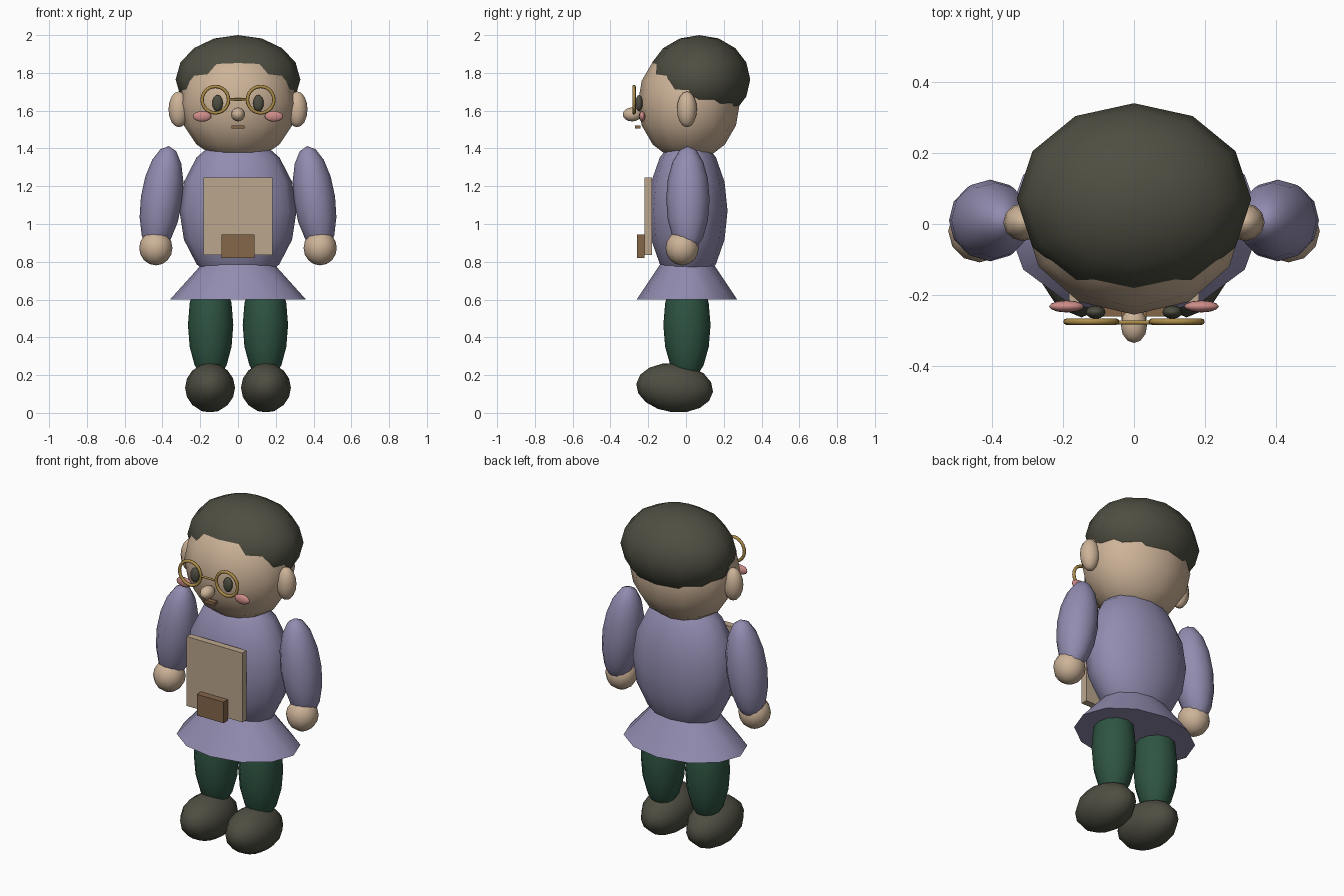
import bpy, math

if "Cube" in bpy.data.objects:
    bpy.data.objects.remove(bpy.data.objects["Cube"])


def material(name, r, g, b):
    """Flat colour given as sRGB 0-255, stored linear."""
    m = bpy.data.materials.new(name)
    m.diffuse_color = [((c / 255 + 0.055) / 1.055) ** 2.4 for c in (r, g, b)] + [1]
    m.use_nodes = True
    m.node_tree.nodes["Principled BSDF"].inputs["Base Color"].default_value = m.diffuse_color
    return m


skin = material("skin", 205, 179, 152)
dark = material("charcoal", 78, 78, 66)
lilac = material("lilac", 146, 140, 176)
green = material("dark green", 46, 84, 66)
tan = material("tan", 187, 166, 140)
brown = material("brown", 132, 102, 74)
pink = material("pink", 205, 140, 136)
gold = material("gold", 172, 140, 72)


def finish(name, mat, scale=(1, 1, 1), angle=None):
    ob = bpy.context.object
    ob.name = name
    ob.scale = scale
    ob.data.materials.append(mat)
    if angle:
        bpy.ops.object.shade_smooth_by_angle(angle=math.radians(angle))
    return ob


def ball(name, mat, loc, radii, rot=(0, 0, 0)):
    bpy.ops.mesh.primitive_uv_sphere_add(
        segments=12, ring_count=8, radius=1, location=loc,
        rotation=[math.radians(a) for a in rot])
    ob = finish(name, mat, radii)
    bpy.ops.object.shade_smooth()
    return ob


def box(name, mat, loc, size):
    bpy.ops.mesh.primitive_cube_add(size=1, location=loc)
    return finish(name, mat, size)


# Head and hair
ball("head", skin, (0, 0.015, 1.64), (0.31, 0.27, 0.31))
ball("hair", dark, (0, 0.07, 1.765), (0.33, 0.27, 0.235))
ball("nose", skin, (0, -0.285, 1.58), (0.037, 0.05, 0.037))
box("mouth", brown, (0, -0.255, 1.513), (0.07, 0.03, 0.017))

# Body, flared hem, apron and pocket
ball("torso", lilac, (0, 0.01, 1.07), (0.31, 0.21, 0.40))
bpy.ops.mesh.primitive_cone_add(vertices=12, radius1=0.36, radius2=0.18,
                                depth=0.2, location=(0, 0.005, 0.70))
finish("tunic_hem", lilac, (1, 0.74, 1), 25)
box("apron", tan, (0, -0.20, 1.04), (0.365, 0.04, 0.41))
box("pocket", brown, (0, -0.24, 0.882), (0.175, 0.04, 0.125))

# Glasses bridge
bpy.ops.mesh.primitive_cylinder_add(vertices=8, radius=0.006, depth=0.09,
                                    location=(0, -0.277, 1.66),
                                    rotation=(0, math.pi / 2, 0))
finish("glasses_bridge", gold, angle=60)

# Paired parts
for side, s in (("left", -1), ("right", 1)):
    ball(side + "_ear", skin, (s * 0.313, 0.005, 1.607), (0.055, 0.053, 0.095))
    ball(side + "_eye", dark, (s * 0.108, -0.248, 1.64), (0.028, 0.019, 0.043))
    ball(side + "_cheek", pink, (s * 0.19, -0.232, 1.57), (0.049, 0.017, 0.028))
    bpy.ops.mesh.primitive_torus_add(
        major_segments=24, minor_segments=8, major_radius=0.07, minor_radius=0.009,
        location=(s * 0.12, -0.275, 1.658), rotation=(math.pi / 2, 0, 0))
    finish(side + "_glasses_rim", gold, angle=80)
    ball(side + "_arm", lilac, (s * 0.405, 0.01, 1.13), (0.11, 0.115, 0.285),
         (0, -s * 8, 0))
    ball(side + "_hand", skin, (s * 0.435, -0.02, 0.873), (0.088, 0.088, 0.092))
    ball(side + "_leg", green, (s * 0.145, 0.005, 0.465), (0.12, 0.125, 0.30))
    ball(side + "_shoe", dark, (s * 0.148, -0.06, 0.133), (0.132, 0.204, 0.13),
         (-6, 0, 0))
